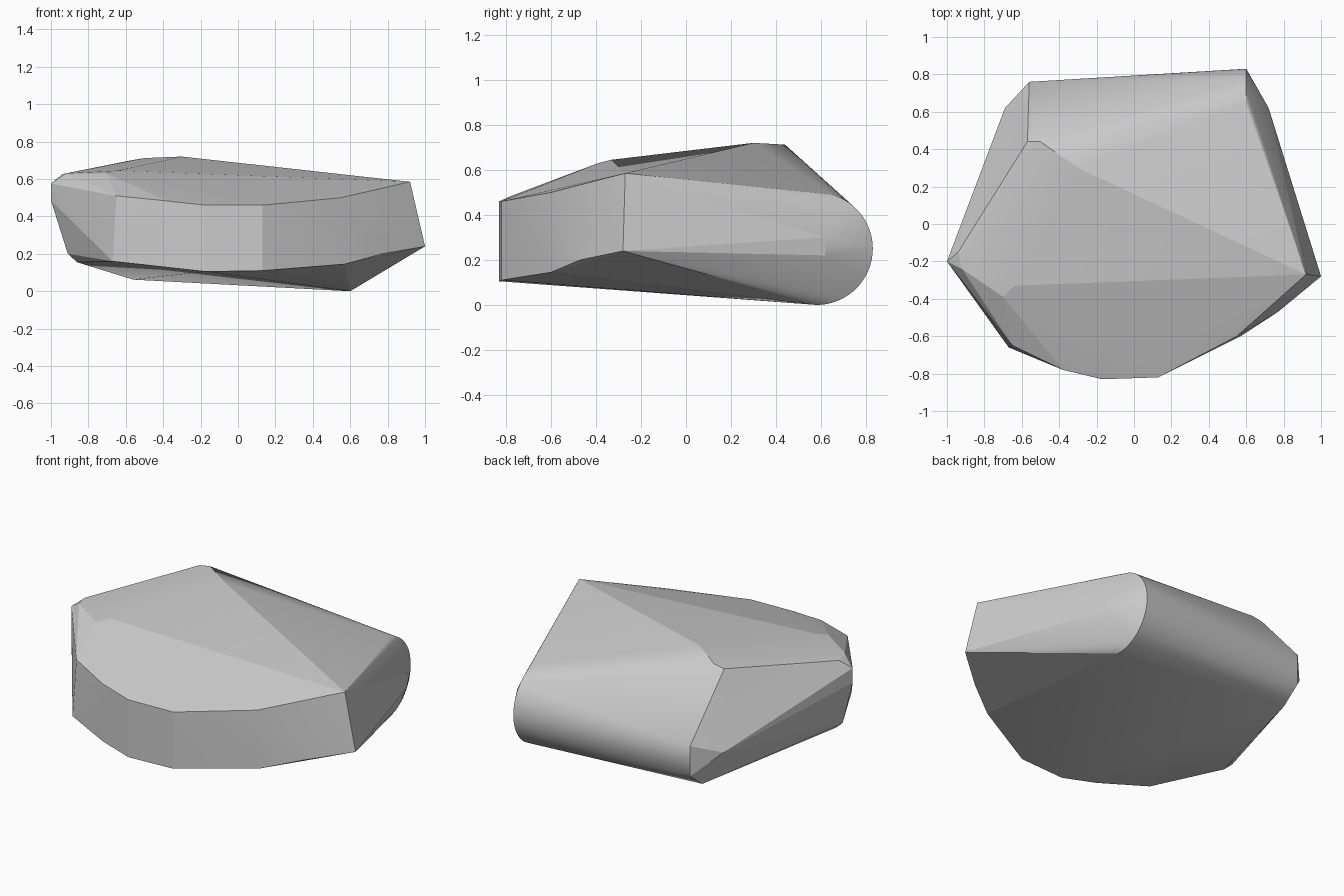
import bpy, bmesh
from math import sin, cos, radians

if "Cube" in bpy.data.objects:
    bpy.data.objects.remove(bpy.data.objects["Cube"])

# front wall: upper and lower rims
front_top = [(-.65, -.65, .51), (-.38, -.78, .483), (-.17, -.83, .46), (.13, -.82, .46),
             (.55, -.6, .5), (.92, -.27, .585)]
front_low = [(-.67, -.66, .16), (-.38, -.78, .128), (-.17, -.83, .105), (.13, -.82, .11),
             (.57, -.6, .145), (.77, -.47, .2), (1, -.28, .24)]
# upper ridge and shoulders
crown = [(-.3, .3, .72), (-.5, .44, .712), (-.57, .44, .70), (-.64, -.33, .645),
         (-.7, -.39, .63), (-.94, -.15, .625), (-.92, -.24, .63)]
# left tip and back left corner
left = [(-1, -.2, .575), (-1, -.2, .485), (-.91, -.23, .2), (-.86, -.24, .155),
        (-.56, .76, .34), (-.56, .76, .154), (-.56, .64, .062), (-.69, .62, .283)]
# small facet on the right end
right = [(.72, .62, .22), (.72, .62, .3)]
# rounded back edge, ending in an arc at the right
arc = [(.6, .58 + .25 * cos(radians(a)), .25 + .25 * sin(radians(a)))
       for a in range(-90, 76, 5)]

bm = bmesh.new()
for p in front_top + front_low + crown + left + right + arc:
    bm.verts.new(p)
res = bmesh.ops.convex_hull(bm, input=bm.verts[:])
bmesh.ops.delete(bm, geom=[v for v in bm.verts if not v.link_faces], context='VERTS')
bmesh.ops.recalc_face_normals(bm, faces=bm.faces[:])

mesh = bpy.data.meshes.new("faceted_stone")
bm.to_mesh(mesh)
bm.free()
stone = bpy.data.objects.new("faceted_stone", mesh)
bpy.context.collection.objects.link(stone)

# soft shading over shallow facets, crisp on the hard edges
bpy.context.view_layer.objects.active = stone
stone.select_set(True)
bpy.ops.object.shade_smooth_by_angle(angle=radians(8))
